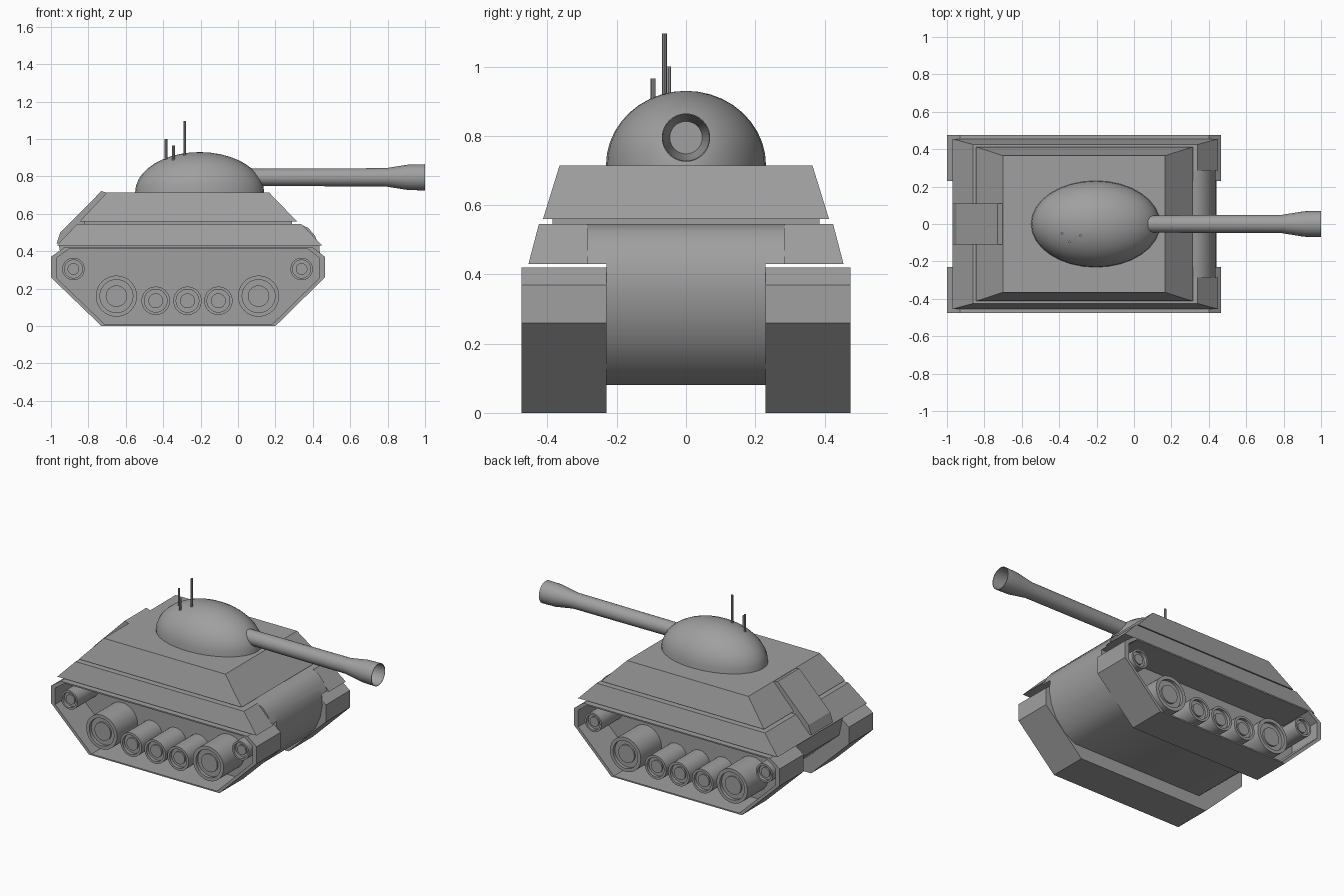
import bpy, bmesh, math
from mathutils import Vector

cube = bpy.data.objects.get("Cube")
if cube:
    bpy.data.objects.remove(cube, do_unlink=True)

steel = bpy.data.materials.new("steel_grey")
steel.use_nodes = True
GREY = (0.35, 0.35, 0.35, 1)
steel.diffuse_color = GREY
steel.node_tree.nodes["Principled BSDF"].inputs["Base Color"].default_value = GREY


def finish(name, bm, smooth=0):
    bmesh.ops.remove_doubles(bm, verts=bm.verts, dist=1e-5)
    bmesh.ops.recalc_face_normals(bm, faces=bm.faces)
    mesh = bpy.data.meshes.new(name)
    bm.to_mesh(mesh)
    bm.free()
    mesh.materials.append(steel)
    obj = bpy.data.objects.new(name, mesh)
    bpy.context.collection.objects.link(obj)
    if smooth:
        bpy.ops.object.select_all(action='DESELECT')
        obj.select_set(True)
        bpy.context.view_layer.objects.active = obj
        bpy.ops.object.shade_smooth_by_angle(angle=math.radians(smooth))
    return obj


def prism(name, profile, y0, y1, smooth=0):
    """Extrude an (x, z) profile from y0 to y1."""
    bm = bmesh.new()
    face = bm.faces.new([bm.verts.new((x, y0, z)) for x, z in profile])
    new = bmesh.ops.extrude_face_region(bm, geom=[face])["geom"]
    verts = [v for v in new if isinstance(v, bmesh.types.BMVert)]
    bmesh.ops.translate(bm, verts=verts, vec=(0, y1 - y0, 0))
    return finish(name, bm, smooth)


def frustum(name, low, high):
    """Block between two rectangles, each (x0, x1, y0, y1, z)."""
    bm = bmesh.new()
    rings = [[bm.verts.new(p) for p in
              ((a, c, z), (b, c, z), (b, d, z), (a, d, z))]
             for a, b, c, d, z in (low, high)]
    for ring in rings:
        bm.faces.new(ring)
    for i in range(4):
        j = (i + 1) % 4
        bm.faces.new((rings[0][i], rings[0][j], rings[1][j], rings[1][i]))
    return finish(name, bm)


def lathe(name, profile, axis, origin=(0, 0, 0), sides=32, squash=1, smooth=35):
    """Revolve (radius, distance) points about an axis."""
    bm = bmesh.new()
    rings = []
    for r, d in profile:
        ring = []
        for i in range(sides):
            a = math.tau * i / sides
            u, v = r * math.cos(a), r * math.sin(a) * squash
            p = {"x": (d, u, v), "y": (u, d, v), "z": (u, v, d)}[axis]
            ring.append(bm.verts.new(Vector(p) + Vector(origin)))
        rings.append(ring)
    for lo, hi in zip(rings, rings[1:]):
        for i in range(sides):
            j = (i + 1) % sides
            bm.faces.new((lo[i], lo[j], hi[j], hi[i]))
    for r, ring in ((profile[0][0], rings[0]), (profile[-1][0], rings[-1])):
        if r > 1e-4:
            bm.faces.new(ring)
    bmesh.ops.dissolve_degenerate(bm, edges=bm.edges, dist=1e-6)
    return finish(name, bm, smooth)


# Track belts: hollow bands with a recessed inner wall
outer = [(-1, 0.26), (-0.73, 0), (0.2, 0), (0.465, 0.26),
         (0.465, 0.37), (0.40, 0.42), (-0.93, 0.42), (-1, 0.37)]
inner = [(-0.267 + (x + 0.267) * 0.96, 0.21 + (z - 0.21) * 0.96) for x, z in outer]
wheels = [("drive_wheel", 0.11, 0.16, (-0.65, 0.11)),
          ("road_wheel", 0.076, 0.135, (-0.44, -0.27, -0.105)),
          ("idler_wheel", 0.06, 0.305, (-0.88, 0.34))]

for side, s in (("left", 1), ("right", -1)):
    bm = bmesh.new()
    loops = [[bm.verts.new((x, s * y, z)) for x, z in prof]
             for prof, y in ((outer, 0.23), (outer, 0.475), (inner, 0.475), (inner, 0.23))]
    n = len(outer)
    for k in range(4):
        a, b = loops[k], loops[(k + 1) % 4]
        for i in range(n):
            j = (i + 1) % n
            bm.faces.new((a[i], a[j], b[j], b[i]))
    finish(f"track_belt_{side}", bm)
    prism(f"track_wall_{side}", inner, s * 0.23, s * 0.25)

    # Wheels with a raised rim and hub
    for kind, r, z, places in wheels:
        rim = [(r, 0.24), (r, 0.46), (r * 0.8, 0.46), (r * 0.8, 0.44),
               (r * 0.52, 0.44), (r * 0.52, 0.45), (0, 0.45)]
        for k, x in enumerate(places):
            lathe(f"{kind}_{side}_{k + 1}", [(a, s * d) for a, d in rim], "y", (x, 0, z))

    # Front fender tips
    y = sorted((s * 0.285, s * 0.455))
    y_top = sorted((s * 0.285, s * 0.425))
    frustum(f"front_fender_{side}", (0.25, 0.45, *y, 0.43), (0.25, 0.34, *y_top, 0.545))

# Lower hull with rounded nose
nose = [(0.33, 0.545), (0.375, 0.525), (0.41, 0.485), (0.435, 0.43)]
belly = [(0.44, 0.36), (0.425, 0.28), (0.39, 0.2), (0.33, 0.13), (0.25, 0.08),
         (-0.68, 0.08), (-0.93, 0.3), (-0.96, 0.44), (-0.86, 0.545)]
prism("lower_hull", nose + belly, -0.23, 0.23, smooth=35)
prism("nose_plate", nose + [(0.25, 0.43), (0.25, 0.545)], -0.285, 0.285, smooth=35)

# Side skirts, narrow neck and sloped upper hull
frustum("skirt_deck", (-0.97, 0.32, -0.455, 0.455, 0.43),
        (-0.86, 0.32, -0.425, 0.425, 0.545))
frustum("hull_neck", (-0.82, 0.29, -0.385, 0.385, 0.54),
        (-0.82, 0.29, -0.385, 0.385, 0.57))
frustum("upper_hull", (-0.845, 0.315, -0.413, 0.413, 0.56),
        (-0.7, 0.165, -0.365, 0.365, 0.715))

# Rear engine housing
prism("rear_housing", [(-0.7, 0.44), (-0.97, 0.44), (-0.95, 0.5),
                       (-0.73, 0.722), (-0.7, 0.712)], -0.11, 0.11)

# Domed turret
arc = [math.pi / 2 * i / 10 for i in range(11)]
lathe("turret_dome", [(0.345 * math.cos(a), 0.715 + 0.215 * math.sin(a)) for a in arc],
      "z", (-0.205, 0, 0), squash=0.67)

# Gun barrel with flared hollow muzzle
lathe("gun_barrel", [(0.046, 0.05), (0.049, 0.79), (0.068, 0.91), (0.07, 1.0),
                     (0.067, 1.0), (0.064, 0.91), (0.047, 0.8)], "x", (0, 0, 0.795), smooth=30)

# Antennas
for k, (x, y, top) in enumerate(((-0.385, -0.05, 1.0), (-0.345, -0.095, 0.965),
                                 (-0.285, -0.062, 1.095))):
    lathe(f"antenna_{k + 1}", [(0.007, 0.8), (0.007, top)], "z", (x, y, 0), sides=8)
